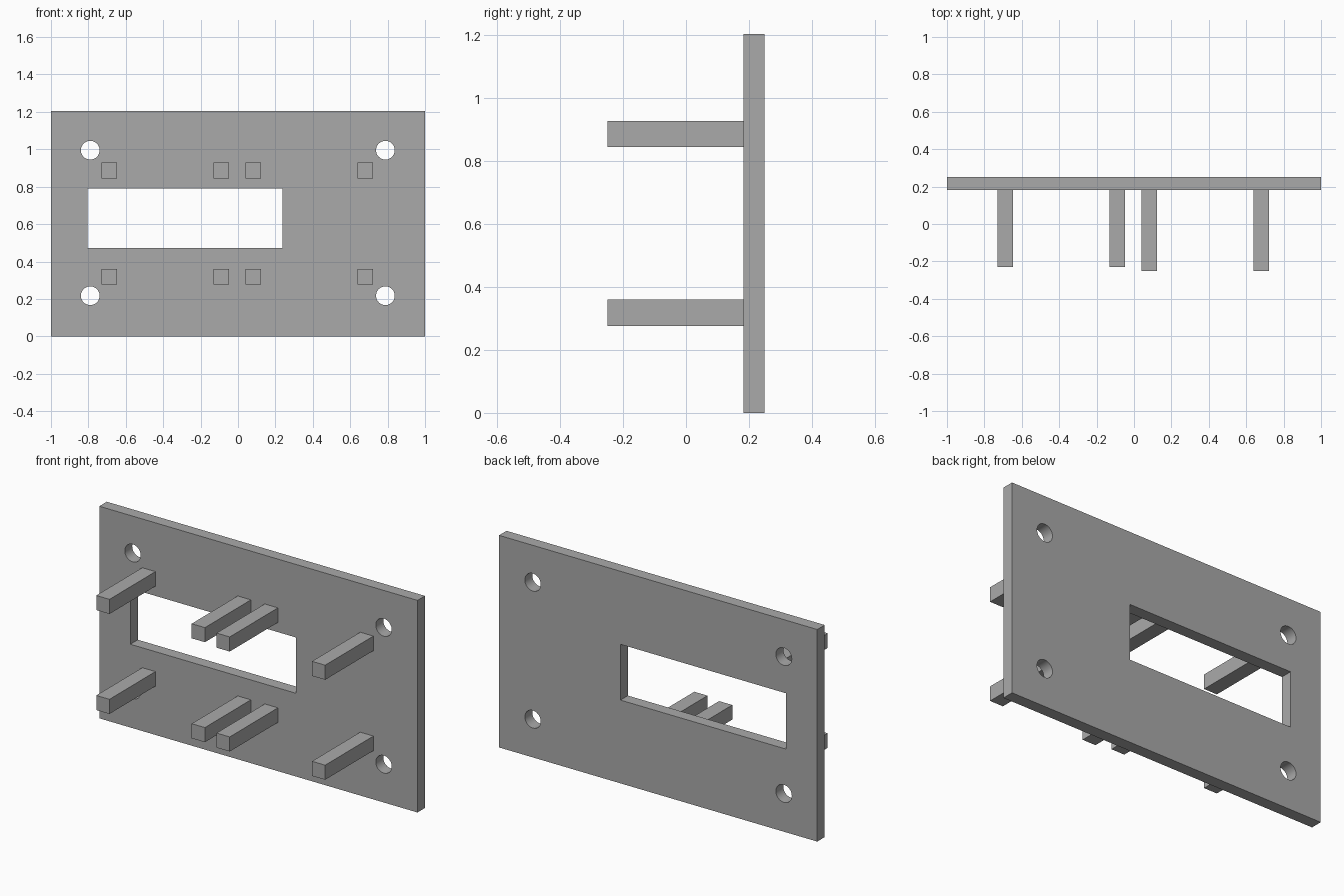
import bpy
from mathutils import Vector
from math import radians

cube = bpy.data.objects.get("Cube")
if cube:
    bpy.data.objects.remove(cube, do_unlink=True)

grey = bpy.data.materials.new("mid_grey")
grey.use_nodes = True
colour = (0.4, 0.4, 0.4, 1)
grey.diffuse_color = colour
grey.node_tree.nodes["Principled BSDF"].inputs["Base Color"].default_value = colour


def box(name, low, high):
    """Box spanning two opposite corners."""
    low, high = Vector(low), Vector(high)
    bpy.ops.mesh.primitive_cube_add(size=1, location=(low + high) / 2)
    obj = bpy.context.object
    obj.name = name
    obj.scale = high - low
    bpy.ops.object.transform_apply(location=False, rotation=False, scale=True)
    obj.data.materials.append(grey)
    return obj


def cut(target, cutter):
    """Subtract the cutter, then discard it."""
    mod = target.modifiers.new("cut", "BOOLEAN")
    mod.operation = "DIFFERENCE"
    mod.solver = "EXACT"
    mod.object = cutter
    bpy.context.view_layer.objects.active = target
    bpy.ops.object.modifier_apply(modifier=mod.name)
    bpy.data.objects.remove(cutter, do_unlink=True)


# Upright mounting plate
PLATE_FRONT, PLATE_BACK = 0.183, 0.25
plate = box("mounting_plate", (-1, PLATE_FRONT, 0), (1, PLATE_BACK, 1.205))

# Rectangular window
cut(plate, box("window_cutter", (-0.805, 0, 0.473), (0.237, 0.5, 0.79)))

# Corner screw holes
for x in (-0.79, 0.788):
    for z in (0.217, 0.995):
        bpy.ops.mesh.primitive_cylinder_add(
            vertices=48, radius=0.05, depth=0.5,
            location=(x, PLATE_BACK, z), rotation=(radians(90), 0, 0))
        hole = bpy.context.object
        hole.name = "hole_cutter"
        hole.data.materials.append(grey)
        cut(plate, hole)

bpy.ops.object.select_all(action="DESELECT")
plate.select_set(True)
bpy.context.view_layer.objects.active = plate
bpy.ops.object.shade_smooth_by_angle(angle=radians(30))

# Square pegs on the front; the pair groups differ slightly in length
PEG = 0.083
for row, z in (("lower", 0.277), ("upper", 0.845)):
    for column, x, tip in (("outer_right", -0.73, -0.23), ("inner_right", -0.13, -0.23),
                           ("inner_left", 0.04, -0.25), ("outer_left", 0.64, -0.25)):
        box(f"{row}_{column}_peg", (x, tip, z), (x + PEG, PLATE_FRONT, z + PEG))
